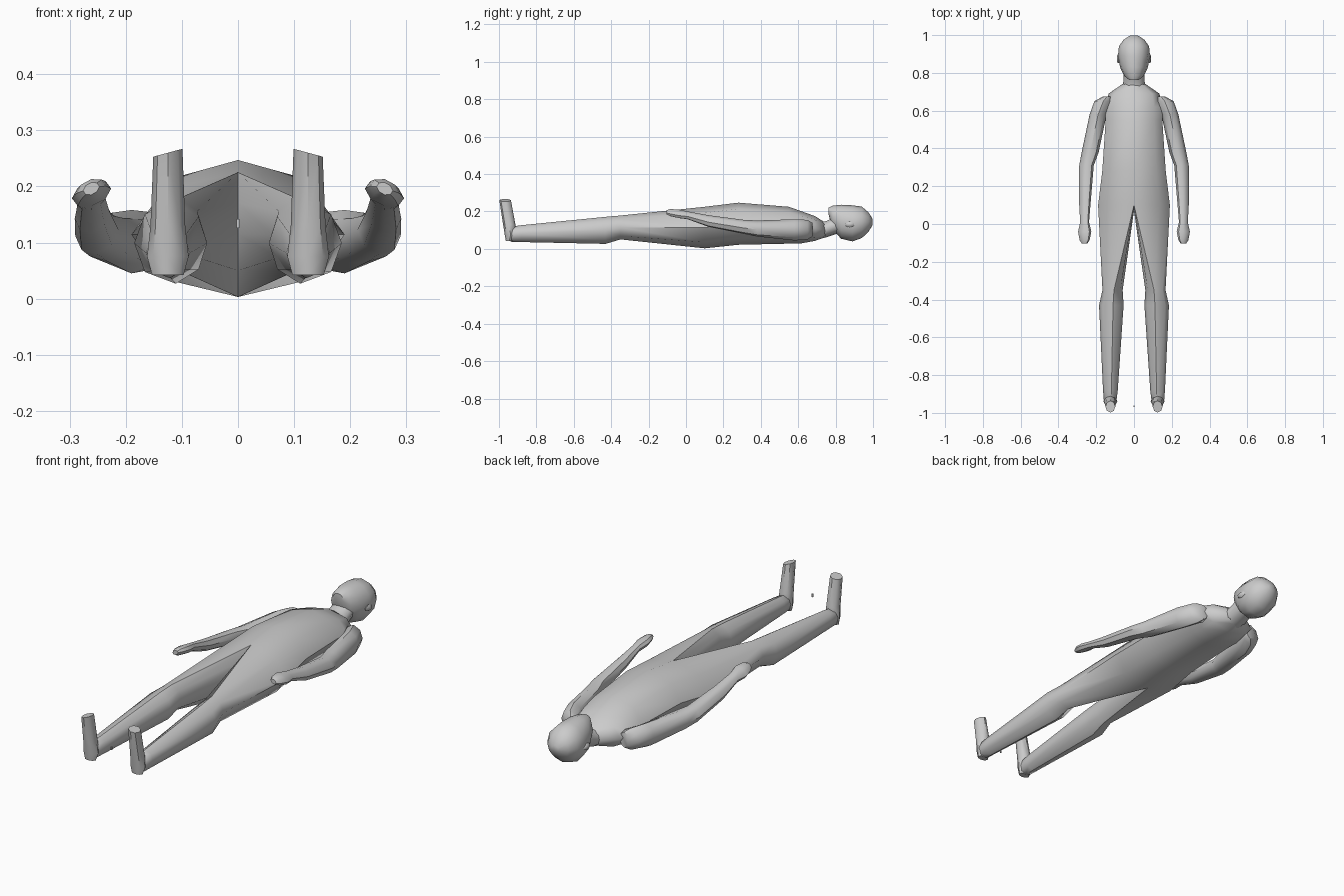
import bpy, bmesh
from math import cos, sin, pi, radians

if "Cube" in bpy.data.objects:
    bpy.data.objects.remove(bpy.data.objects["Cube"])


def finish(name, bm, angle=45):
    bmesh.ops.remove_doubles(bm, verts=bm.verts, dist=0.0005)
    bmesh.ops.recalc_face_normals(bm, faces=bm.faces)
    me = bpy.data.meshes.new(name)
    bm.to_mesh(me)
    bm.free()
    ob = bpy.data.objects.new(name, me)
    bpy.context.collection.objects.link(ob)
    bpy.ops.object.select_all(action='DESELECT')
    ob.select_set(True)
    bpy.context.view_layer.objects.active = ob
    bpy.ops.object.shade_smooth_by_angle(angle=radians(angle))
    return ob


def ring(y, x0, x1, z0, z1, degs=None, n=8, roll=0.0):
    """Ellipse across the body at y, filling x0..x1 and z0..z1; roll lifts the inner side."""
    degs = degs or [360 * i / n for i in range(n)]
    cx, cz, a, b = (x0 + x1) / 2, (z0 + z1) / 2, (x1 - x0) / 2, (z1 - z0) / 2
    return [(cx + a * cos(radians(d)), y,
             cz + b * sin(radians(d)) - roll * a * cos(radians(d))) for d in degs]


def loft(bm, rings, start=True, end=True, flip=1):
    loops = [[bm.verts.new((flip * x, y, z)) for x, y, z in r] for r in rings]
    for p, q in zip(loops, loops[1:]):
        for i in range(len(p)):
            j = (i + 1) % len(p)
            bm.faces.new((p[i], p[j], q[j], q[i]))
    if start:
        bm.faces.new(loops[0])
    if end:
        bm.faces.new(loops[-1])


# Torso and legs in one skin: (y, half width, z low, z high)
body = bmesh.new()
torso = [(0.745, 0.055, 0.062, 0.14), (0.69, 0.135, 0.043, 0.175),
         (0.62, 0.15, 0.03, 0.20), (0.55, 0.15, 0.028, 0.225),
         (0.28, 0.168, 0.022, 0.247), (0.10, 0.19, 0.003, 0.225)]
rings = [ring(y, -a, a, lo, hi) for y, a, lo, hi in torso]
loft(body, rings, end=False)
hip = rings[-1]
split = [hip[0], hip[1], hip[2], (0, 0.08, 0.17), (0, 0.07, 0.115),
         (0, 0.08, 0.05), hip[6], hip[7]]
angles = [0, 45, 98, 140, 180, 220, 262, 315]
legs = [(-0.35, 0.06, 0.167, 0.05, 0.179), (-0.43, 0.055, 0.185, 0.026, 0.172),
        (-0.88, 0.086, 0.164, 0.036, 0.127), (-0.93, 0.092, 0.16, 0.036, 0.12),
        (-0.957, 0.1, 0.15, 0.05, 0.1)]
for s in (1, -1):
    loft(body, [split] + [ring(*r, degs=angles) for r in legs], start=False, flip=s)
finish("body", body, 50)

# Feet, toes pointing up: (z, centre y, half width, half depth)
feet = bmesh.new()
foot = [(0.042, -0.945, 0.028, 0.018), (0.075, -0.938, 0.037, 0.031),
        (0.13, -0.945, 0.031, 0.033), (0.26, -0.967, 0.026, 0.031)]
for s in (1, -1):
    rs = []
    for z, cy, a, b in foot:
        tilt = 0.27 if z > 0.2 else 0.0
        rs.append([(0.125 + a * cos(t), cy + b * sin(t), z - tilt * a * cos(t))
                   for t in [2 * pi * i / 8 for i in range(8)]])
    loft(feet, rs, flip=s)
finish("feet", feet)

# Arms and hands: (y, x inner, x outer, z low, z high), roll
arms = bmesh.new()
arm = [((0.675, 0.12, 0.165, 0.065, 0.14), 0), ((0.65, 0.115, 0.21, 0.05, 0.155), 0),
       ((0.58, 0.145, 0.235, 0.045, 0.158), 0), ((0.38, 0.187, 0.277, 0.066, 0.152), 0.1),
       ((0.31, 0.213, 0.29, 0.08, 0.155), 0.15), ((0.12, 0.229, 0.291, 0.118, 0.18), 0.2),
       ((0.01, 0.238, 0.285, 0.158, 0.2), 0.25), ((-0.04, 0.226, 0.296, 0.165, 0.21), 0.25),
       ((-0.085, 0.235, 0.288, 0.175, 0.213), 0.25), ((-0.104, 0.247, 0.276, 0.185, 0.207), 0.25)]
for s in (1, -1):
    loft(arms, [ring(*r, roll=k) for r, k in arm], flip=s)
finish("arms", arms)

# Neck: (y, half width, z low, z high)
neck = bmesh.new()
loft(neck, [ring(y, -a, a, lo, hi, n=12) for y, a, lo, hi in
            [(0.72, 0.06, 0.055, 0.145), (0.75, 0.057, 0.062, 0.148),
             (0.82, 0.052, 0.085, 0.185)]])
finish("neck", neck)

# Head, chin to crown
head = bmesh.new()
loft(head, [ring(y, -a, a, lo, hi, n=12) for y, a, lo, hi in
            [(0.762, 0.025, 0.185, 0.22), (0.785, 0.053, 0.10, 0.231),
             (0.83, 0.074, 0.054, 0.236), (0.89, 0.085, 0.04, 0.233),
             (0.94, 0.08, 0.058, 0.226), (0.975, 0.056, 0.09, 0.196),
             (0.998, 0.02, 0.128, 0.16)]])
finish("head", head)

# Ears
ears = bmesh.new()
for s in (1, -1):
    v = bmesh.ops.create_icosphere(ears, subdivisions=1, radius=1)["verts"]
    bmesh.ops.scale(ears, vec=(0.009, 0.028, 0.016), verts=v)
    bmesh.ops.translate(ears, vec=(s * 0.083, 0.875, 0.13), verts=v)
finish("ears", ears)

# Small marker between the feet
mark = bmesh.new()
v = bmesh.ops.create_cube(mark, size=1)["verts"]
bmesh.ops.scale(mark, vec=(0.006, 0.006, 0.016), verts=v)
bmesh.ops.translate(mark, vec=(0, -0.965, 0.134), verts=v)
finish("marker", mark)
